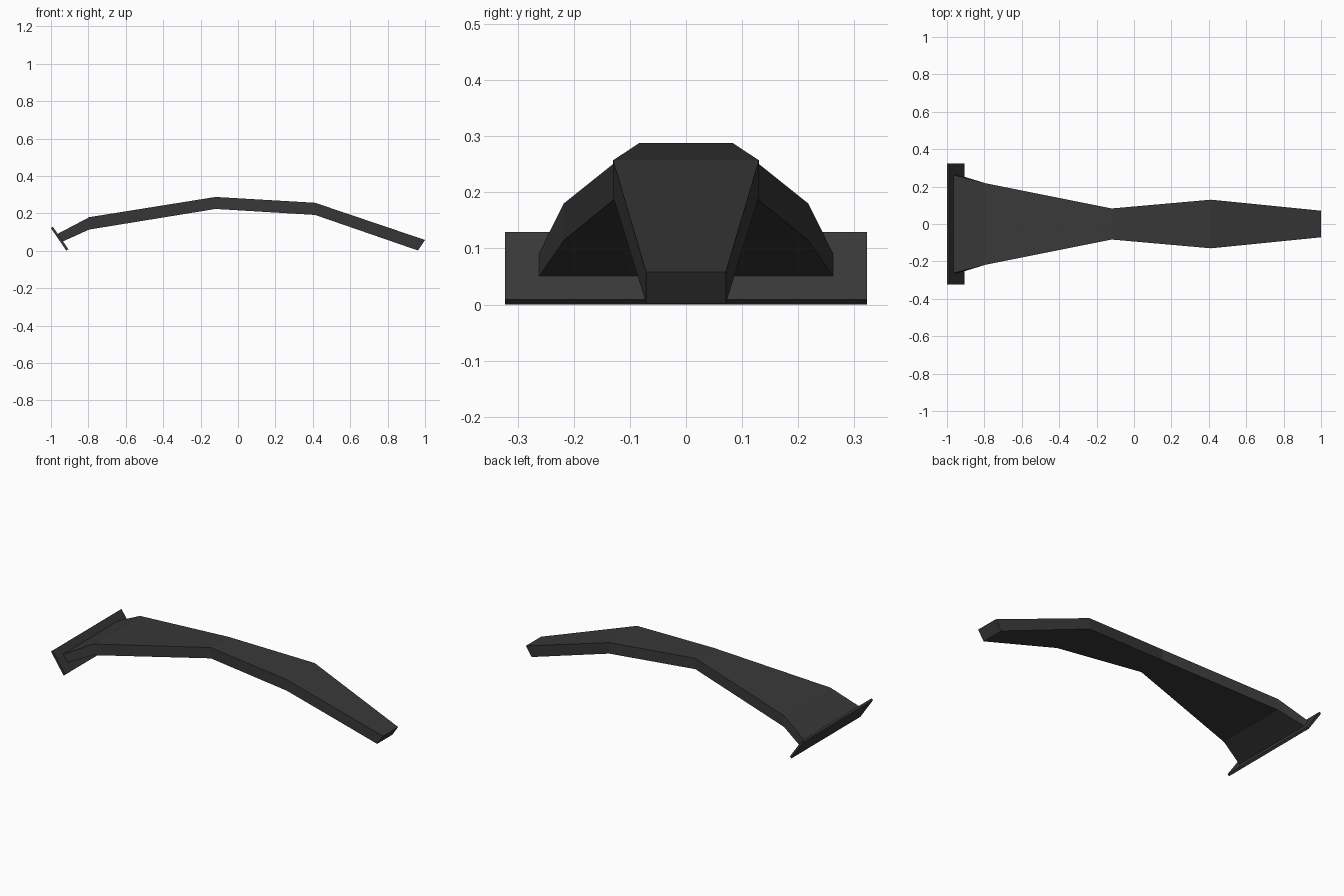
import bpy, bmesh

cube = bpy.data.objects.get("Cube")
if cube:
    bpy.data.objects.remove(cube, do_unlink=True)

# Dark grey finish
grey = bpy.data.materials.new("dark_grey")
grey.use_nodes = True
colour = (0.04, 0.04, 0.04, 1)
grey.diffuse_color = colour
grey.node_tree.nodes["Principled BSDF"].inputs["Base Color"].default_value = colour


def loft(name, stations):
    """Bridge rectangular sections (top x, top z, bottom x, bottom z, half width)."""
    bm = bmesh.new()
    rings = []
    for tx, tz, bx, bz, w in stations:
        corners = [(tx, -w, tz), (tx, w, tz), (bx, w, bz), (bx, -w, bz)]
        rings.append([bm.verts.new(c) for c in corners])
    for a, b in zip(rings, rings[1:]):
        for i in range(4):
            j = (i + 1) % 4
            bm.faces.new((a[i], a[j], b[j], b[i]))
    bm.faces.new(rings[0])
    bm.faces.new(rings[-1])
    bmesh.ops.recalc_face_normals(bm, faces=bm.faces)
    mesh = bpy.data.meshes.new(name)
    bm.to_mesh(mesh)
    bm.free()
    mesh.materials.append(grey)
    obj = bpy.data.objects.new(name, mesh)
    bpy.context.collection.objects.link(obj)
    return obj


# Bent arm, pinched in the middle and flared towards the plate
loft("curved_arm", [
    (-0.964, 0.091, -0.937, 0.05, 0.262),
    (-0.795, 0.18, -0.795, 0.114, 0.218),
    (-0.12, 0.288, -0.12, 0.224, 0.083),
    (0.412, 0.257, 0.412, 0.192, 0.13),
    (1.0, 0.058, 0.962, 0.002, 0.071),
])

# Thin tilted plate closing the wide end
loft("end_plate", [
    (-1.0, 0.121, -0.917, 0.0, 0.323),
    (-0.99, 0.129, -0.907, 0.009, 0.323),
])
